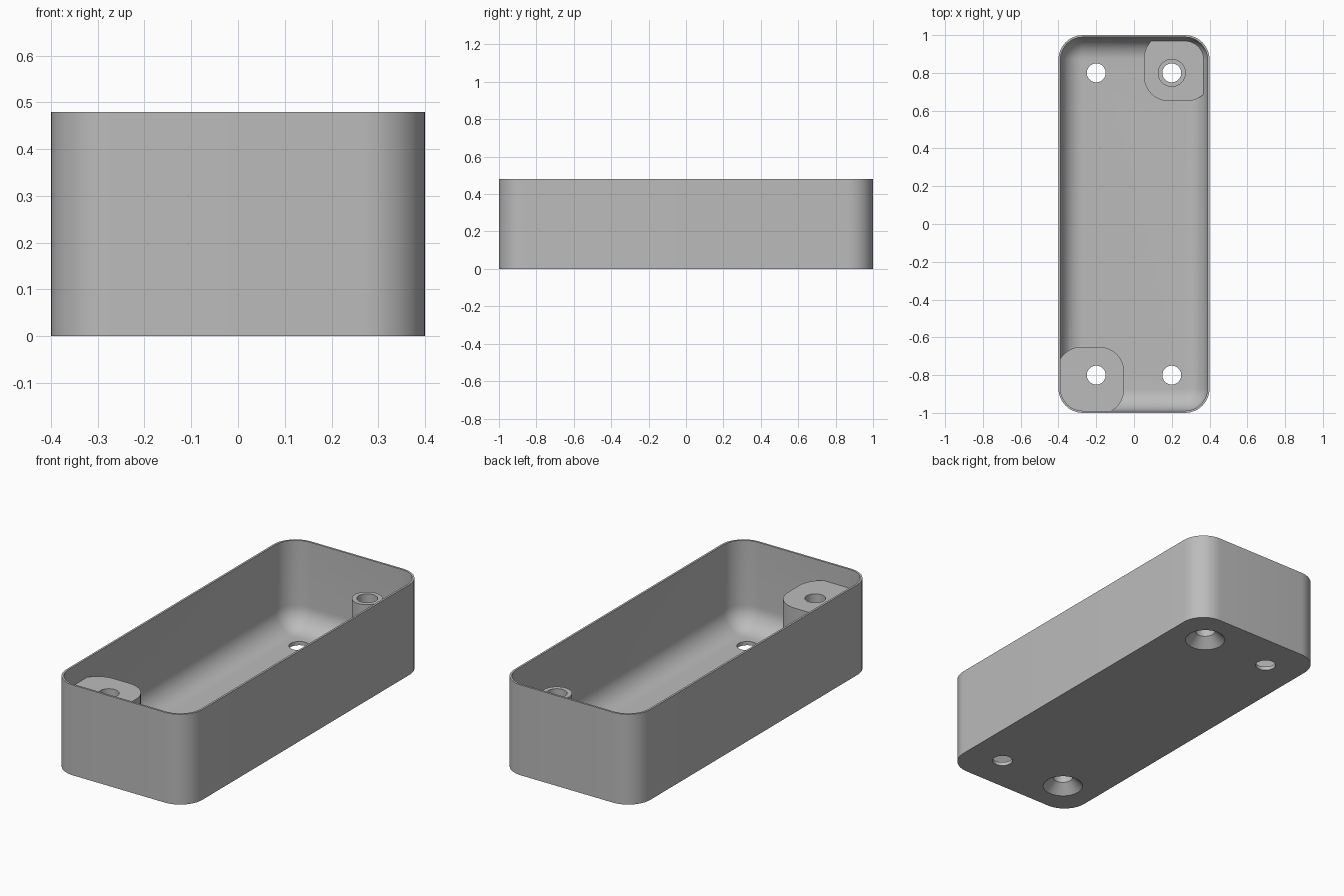
import bpy
import math

cube = bpy.data.objects.get("Cube")
if cube:
    bpy.data.objects.remove(cube, do_unlink=True)

LENGTH, WIDTH, HEIGHT = 2.0, 0.8, 0.48
CORNER, WALL, FLOOR, FILLET = 0.13, 0.011, 0.02, 0.115
BOSS_TOP, PAD_TOP, HOLE = 0.38, 0.07, 0.05

grey = bpy.data.materials.new("plain grey")
grey.use_nodes = True
grey.diffuse_color = (0.5, 0.5, 0.5, 1)
grey.node_tree.nodes["Principled BSDF"].inputs["Base Color"].default_value = (0.5, 0.5, 0.5, 1)


def rounded_loop(cx, cy, hx, hy, r, z, steps=12):
    """Rounded rectangle outline."""
    points = []
    for i, (sx, sy) in enumerate(((1, 1), (-1, 1), (-1, -1), (1, -1))):
        for k in range(steps + 1):
            a = math.pi / 2 * (i + k / steps)
            points.append((cx + sx * (hx - r) + r * math.cos(a),
                           cy + sy * (hy - r) + r * math.sin(a), z))
    return points


def circle_loop(cx, cy, r, z, n=48):
    return [(cx + r * math.cos(2 * math.pi * k / n),
             cy + r * math.sin(2 * math.pi * k / n), z) for k in range(n)]


def loft(name, loops):
    """Closed solid through a stack of outlines, bottom to top."""
    n = len(loops[0])
    verts = [p for loop in loops for p in loop]
    faces = [list(range(n))[::-1], list(range(len(verts) - n, len(verts)))]
    for j in range(len(loops) - 1):
        for k in range(n):
            m = (k + 1) % n
            faces.append((j * n + k, j * n + m, (j + 1) * n + m, (j + 1) * n + k))
    mesh = bpy.data.meshes.new(name)
    mesh.from_pydata(verts, [], faces)
    mesh.materials.append(grey)
    obj = bpy.data.objects.new(name, mesh)
    bpy.context.collection.objects.link(obj)
    return obj


def combine(target, tool, operation):
    """Apply a boolean and discard the tool."""
    mod = target.modifiers.new("boolean", 'BOOLEAN')
    mod.operation, mod.object, mod.solver = operation, tool, 'EXACT'
    bpy.context.view_layer.objects.active = target
    bpy.ops.object.modifier_apply(modifier=mod.name)
    bpy.data.objects.remove(tool, do_unlink=True)


# Outer block
hx, hy = WIDTH / 2, LENGTH / 2
tray = loft("tray", [rounded_loop(0, 0, hx, hy, CORNER, z) for z in (0, HEIGHT)])

# Cavity with a filleted floor
stack = []
for k in range(13):
    a = math.pi / 2 * k / 12
    inset = WALL + FILLET * (1 - math.sin(a))
    stack.append(rounded_loop(0, 0, hx - inset, hy - inset, CORNER - inset,
                              FLOOR + FILLET * (1 - math.cos(a))))
stack.append(rounded_loop(0, 0, hx - WALL, hy - WALL, CORNER - WALL, HEIGHT + 0.1))
cavity = loft("cavity", stack)

# Tall corner boss, low corner pad and its standing sleeve stay solid
for side, top in ((-1, BOSS_TOP), (1, PAD_TOP)):
    boss = loft("corner_boss", [rounded_loop(side * 0.231, side * 0.829, 0.178, 0.178, 0.13, z)
                                for z in (-0.1, top)])
    combine(cavity, boss, 'DIFFERENCE')
sleeve = loft("sleeve", [circle_loop(0.2, 0.8, 0.074, z) for z in (-0.1, BOSS_TOP)])
combine(cavity, sleeve, 'DIFFERENCE')
combine(tray, cavity, 'DIFFERENCE')

# Plain floor holes, and countersunk bores through the bosses
for sx in (-1, 1):
    for sy in (-1, 1):
        profile = [(HOLE, -0.1), (HOLE, 0.6)]
        if sx == sy:
            profile = [(0.11, -0.01), (HOLE, 0.05), (HOLE, 0.6)]
        drill = loft("drill", [circle_loop(sx * 0.2, sy * 0.8, r, z) for r, z in profile])
        combine(tray, drill, 'DIFFERENCE')

# Smooth curves, crisp edges
bpy.ops.object.select_all(action='DESELECT')
tray.select_set(True)
bpy.context.view_layer.objects.active = tray
bpy.ops.object.shade_smooth_by_angle(angle=math.radians(30))
